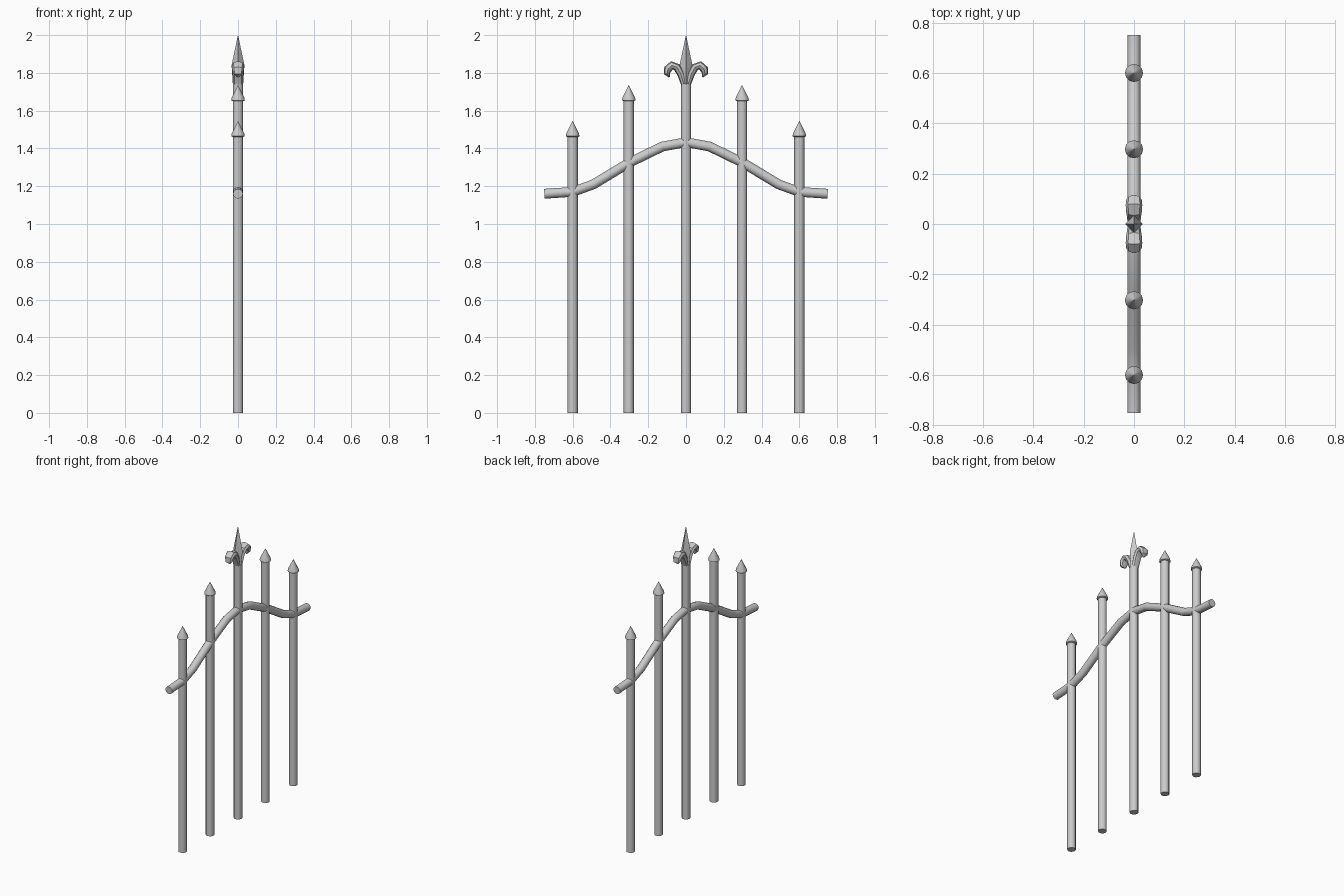
import bpy, bmesh, math
from mathutils import Vector

if "Cube" in bpy.data.objects:
    bpy.data.objects.remove(bpy.data.objects["Cube"])


def finish(name, bm, angle=35):
    bmesh.ops.remove_doubles(bm, verts=bm.verts, dist=1e-5)
    bmesh.ops.recalc_face_normals(bm, faces=bm.faces)
    me = bpy.data.meshes.new(name)
    bm.to_mesh(me)
    bm.free()
    ob = bpy.data.objects.new(name, me)
    bpy.context.collection.objects.link(ob)
    bpy.ops.object.select_all(action='DESELECT')
    ob.select_set(True)
    bpy.context.view_layer.objects.active = ob
    bpy.ops.object.shade_smooth_by_angle(angle=math.radians(angle))
    return ob


def bridge(bm, rings):
    """Skin a list of vertex rings and cap both ends."""
    vs = [[bm.verts.new(p) for p in r] for r in rings]
    n = len(vs[0])
    for a, b in zip(vs, vs[1:]):
        for i in range(n):
            j = (i + 1) % n
            bm.faces.new((a[i], a[j], b[j], b[i]))
    bm.faces.new(vs[0])
    bm.faces.new(vs[-1])


def lathe(name, y, profile, sides):
    """Turn (radius, z) points around a vertical axis at y."""
    bm = bmesh.new()
    bridge(bm, [[(r * math.cos(math.tau * i / sides), y + r * math.sin(math.tau * i / sides), z)
                 for i in range(sides)] for r, z in profile])
    return finish(name, bm)


def sweep(name, path, sides, side=1):
    """Sweep an ellipse along (y, z, in-plane radius, x radius) points."""
    bm = bmesh.new()
    rings = []
    for k, (y, z, rp, rx) in enumerate(path):
        a, b = path[max(k - 1, 0)], path[min(k + 1, len(path) - 1)]
        t = Vector((0, b[0] - a[0], b[1] - a[1])).normalized()
        nrm = Vector((0, -t.z, t.y))
        ring = []
        for i in range(sides):
            u = math.tau * i / sides
            p = Vector((rx * math.cos(u), y, z)) + nrm * rp * math.sin(u)
            ring.append((p.x, p.y * side, p.z))
        rings.append(ring)
    bridge(bm, rings)
    return finish(name, bm, 40)


# Upright bars with spear caps (the centre bar carries the ornament)
R = 0.027
for y, top in ((-0.6, 1.465), (-0.303, 1.655), (0, 1.74), (0.297, 1.655), (0.6, 1.465)):
    lathe("upright_bar", y, [(R, 0), (R, top)], 12)
    if y:
        lathe("spear_cap", y, [(R, top - 0.005), (0.036, top), (0.033, top + 0.015),
                               (0.0005, top + 0.08)], 12)

# Arched rail
half = [(0.75, 1.16), (0.6, 1.17), (0.49, 1.21), (0.3, 1.325), (0.125, 1.41)]
pts = [(-y, z) for y, z in half] + [(0, 1.433)] + half[::-1]
sweep("arched_rail", [(y, z, 0.026, 0.026) for y, z in pts], 12)

# Centre spike of the ornament
lathe("ornament_spike", 0, [(0.027, 1.735), (0.03, 1.78), (0.034, 1.84), (0.0005, 2.0)], 4)

# Pair of curled side leaves
curl = [(0.012, 1.742, 0.015, 0.026), (0.028, 1.795, 0.019, 0.028), (0.048, 1.83, 0.021, 0.031),
        (0.075, 1.84, 0.022, 0.033), (0.096, 1.82, 0.022, 0.031), (0.1, 1.796, 0.016, 0.024),
        (0.088, 1.778, 0.003, 0.005)]
for s in (1, -1):
    sweep("ornament_curl", curl, 8, s)
